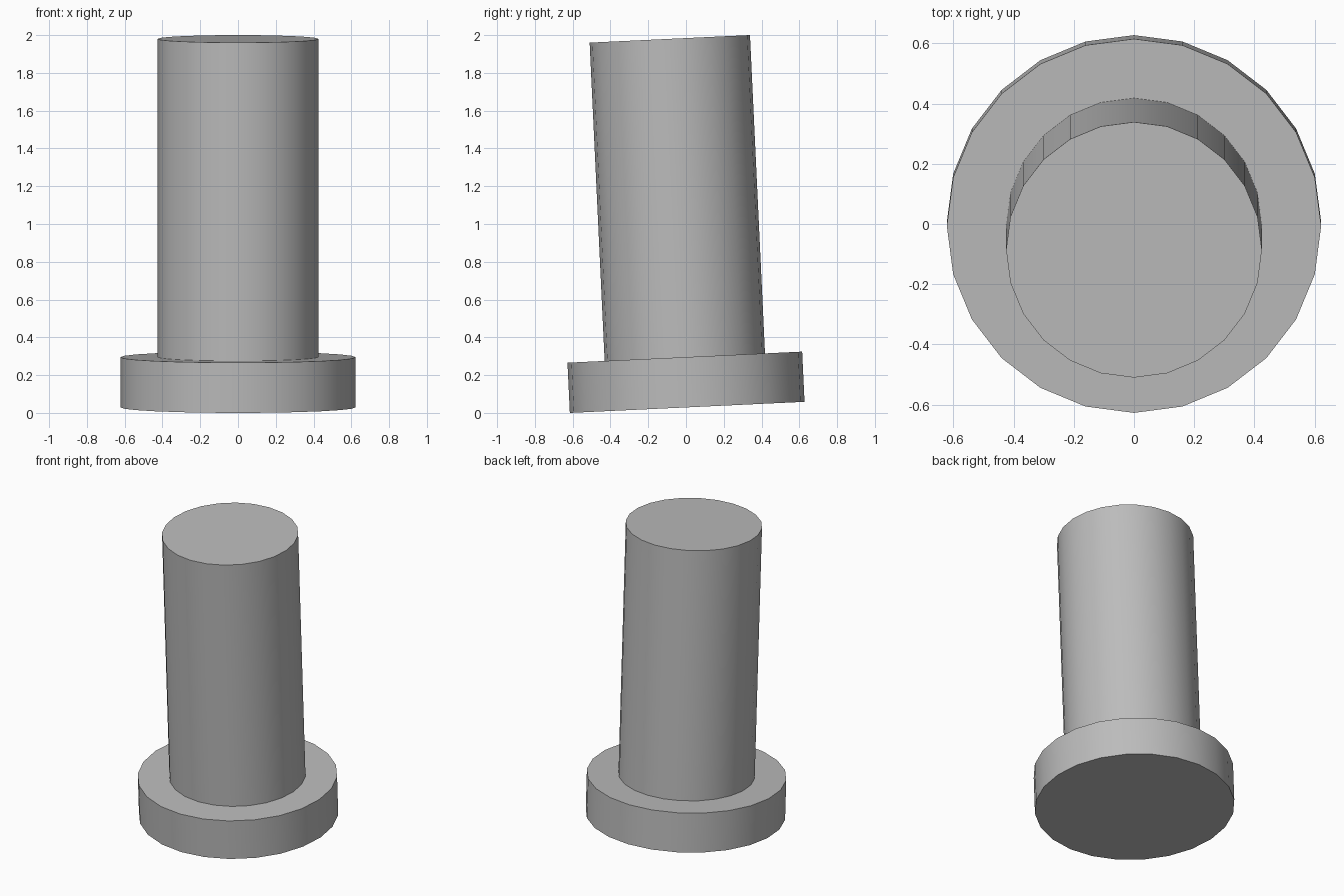
import bpy, bmesh
from math import radians, cos, sin, tau
from mathutils import Matrix

cube = bpy.data.objects.get("Cube")
if cube:
    bpy.data.objects.remove(cube, do_unlink=True)

SIDES = 24
TILT = radians(2.7)
HEAD_R, HEAD_H = 0.622, 0.266
SHAFT_R, LENGTH = 0.425, 1.953

# Plain grey metal
grey = bpy.data.materials.new("grey_metal")
grey.use_nodes = True
colour = (0.5, 0.5, 0.5, 1)
grey.diffuse_color = colour
grey.node_tree.nodes["Principled BSDF"].inputs["Base Color"].default_value = colour

# Stepped pin turned from one profile: wide head below, shaft above
profile = [(HEAD_R, 0), (HEAD_R, HEAD_H), (SHAFT_R, HEAD_H), (SHAFT_R, LENGTH)]
bm = bmesh.new()
rings = [[bm.verts.new((r * cos(tau * i / SIDES), r * sin(tau * i / SIDES), z))
          for i in range(SIDES)] for r, z in profile]
for low, high in zip(rings, rings[1:]):
    for i in range(SIDES):
        j = (i + 1) % SIDES
        bm.faces.new((low[i], low[j], high[j], high[i]))
bm.faces.new(rings[0][::-1])
bm.faces.new(rings[-1])

# Lean towards the front, with the lowest rim on the ground
lean = Matrix.Rotation(TILT, 4, "X")
shift = Matrix.Translation((0, HEAD_H * sin(TILT) / 2, HEAD_R * sin(TILT)))
bm.transform(shift @ lean)

mesh = bpy.data.meshes.new("headed_pin")
bm.to_mesh(mesh)
bm.free()
mesh.materials.append(grey)
pin = bpy.data.objects.new("headed_pin", mesh)
bpy.context.collection.objects.link(pin)

# Smooth sides, crisp rims
bpy.ops.object.select_all(action="DESELECT")
pin.select_set(True)
bpy.context.view_layer.objects.active = pin
bpy.ops.object.shade_smooth_by_angle(angle=radians(30))
